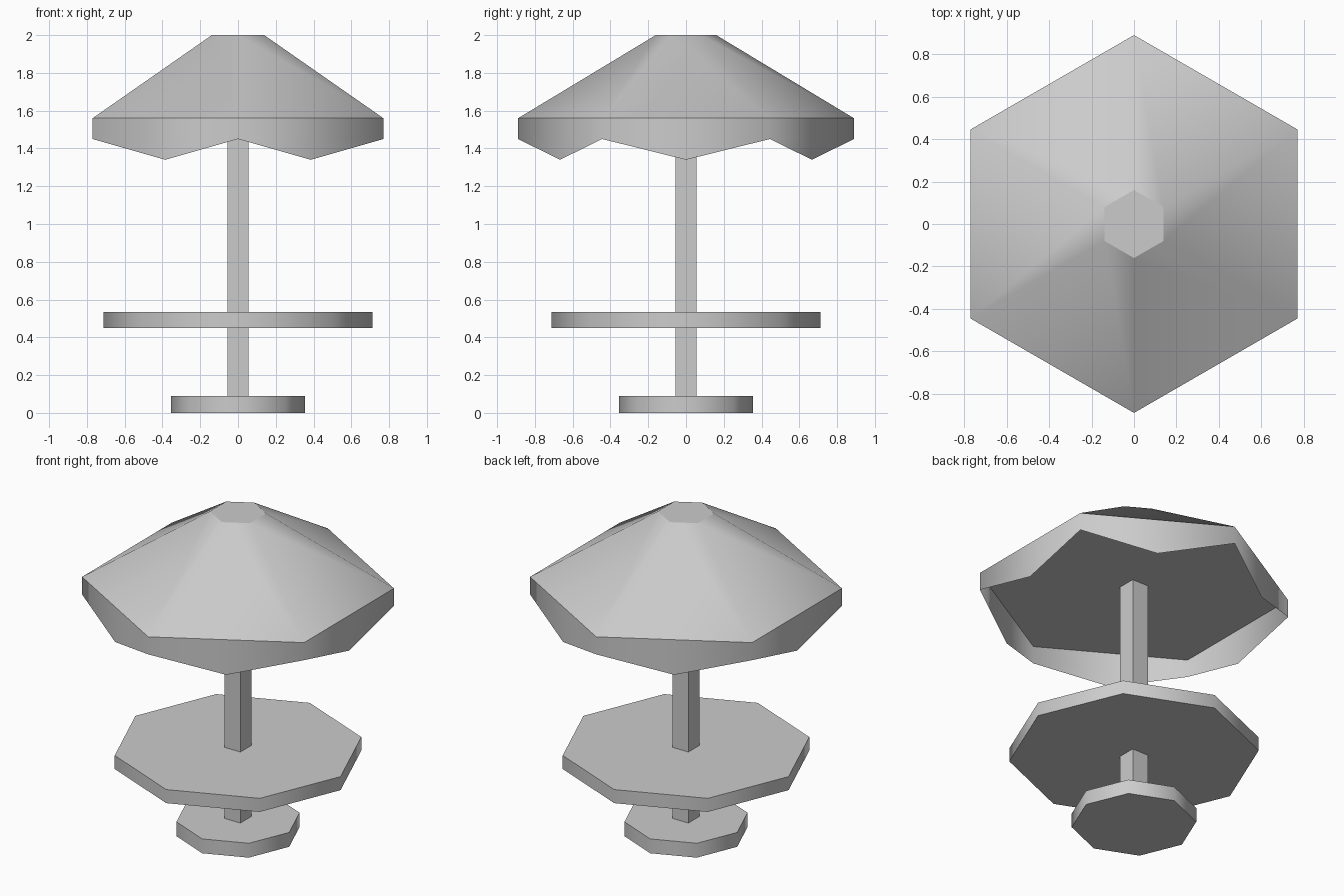
import bpy, bmesh
from math import sin, cos, pi, sqrt
from mathutils import Matrix

if "Cube" in bpy.data.objects:
    bpy.data.objects.remove(bpy.data.objects["Cube"])


def add_object(name, bm):
    mesh = bpy.data.meshes.new(name)
    bm.to_mesh(mesh)
    bm.free()
    obj = bpy.data.objects.new(name, mesh)
    bpy.context.collection.objects.link(obj)
    return obj


def prism(name, sides, r_bottom, r_top, z0, z1, turn=0.0, smooth=True):
    """Capped low-poly frustum; sides may be smooth, caps stay crisp."""
    bm = bmesh.new()
    mat = Matrix.Translation((0, 0, (z0 + z1) / 2)) @ Matrix.Rotation(turn, 4, 'Z')
    bmesh.ops.create_cone(bm, cap_ends=True, segments=sides, radius1=r_bottom,
                          radius2=r_top, depth=z1 - z0, matrix=mat)
    bm.normal_update()
    for f in bm.faces:
        f.smooth = smooth and abs(f.normal.z) < 0.99
    for e in bm.edges:
        if abs(e.verts[0].co.z - e.verts[1].co.z) < 1e-4:
            e.smooth = False
    return add_object(name, bm)


def valance(name, sides, radius, z_top, z_corner, z_mid):
    """Thin hanging skirt, each side dipping to a point in the middle."""
    bm = bmesh.new()
    top, low, mid = [], [], []
    for i in range(sides):
        a = pi / 2 + 2 * pi * i / sides
        x, y = radius * cos(a), radius * sin(a)
        top.append(bm.verts.new((x, y, z_top)))
        low.append(bm.verts.new((x, y, z_corner)))
        m, r = a + pi / sides, radius * cos(pi / sides)
        mid.append(bm.verts.new((r * cos(m), r * sin(m), z_mid)))
    for i in range(sides):
        j = (i + 1) % sides
        f = bm.faces.new((top[i], low[i], mid[i], low[j], top[j]))
        f.smooth = True
    return add_object(name, bm)


# Stand and table top
prism("base", 8, 0.355, 0.355, 0.0, 0.09)
prism("table_top", 8, 0.711, 0.711, 0.45, 0.535)
# Square pole
prism("pole", 4, 0.056 * sqrt(2), 0.056 * sqrt(2), 0.09, 1.56, turn=pi / 4, smooth=False)
# Parasol
prism("canopy", 6, 0.889, 0.16, 1.56, 2.0)
valance("canopy_valance", 6, 0.889, 1.56, 1.45, 1.34)
